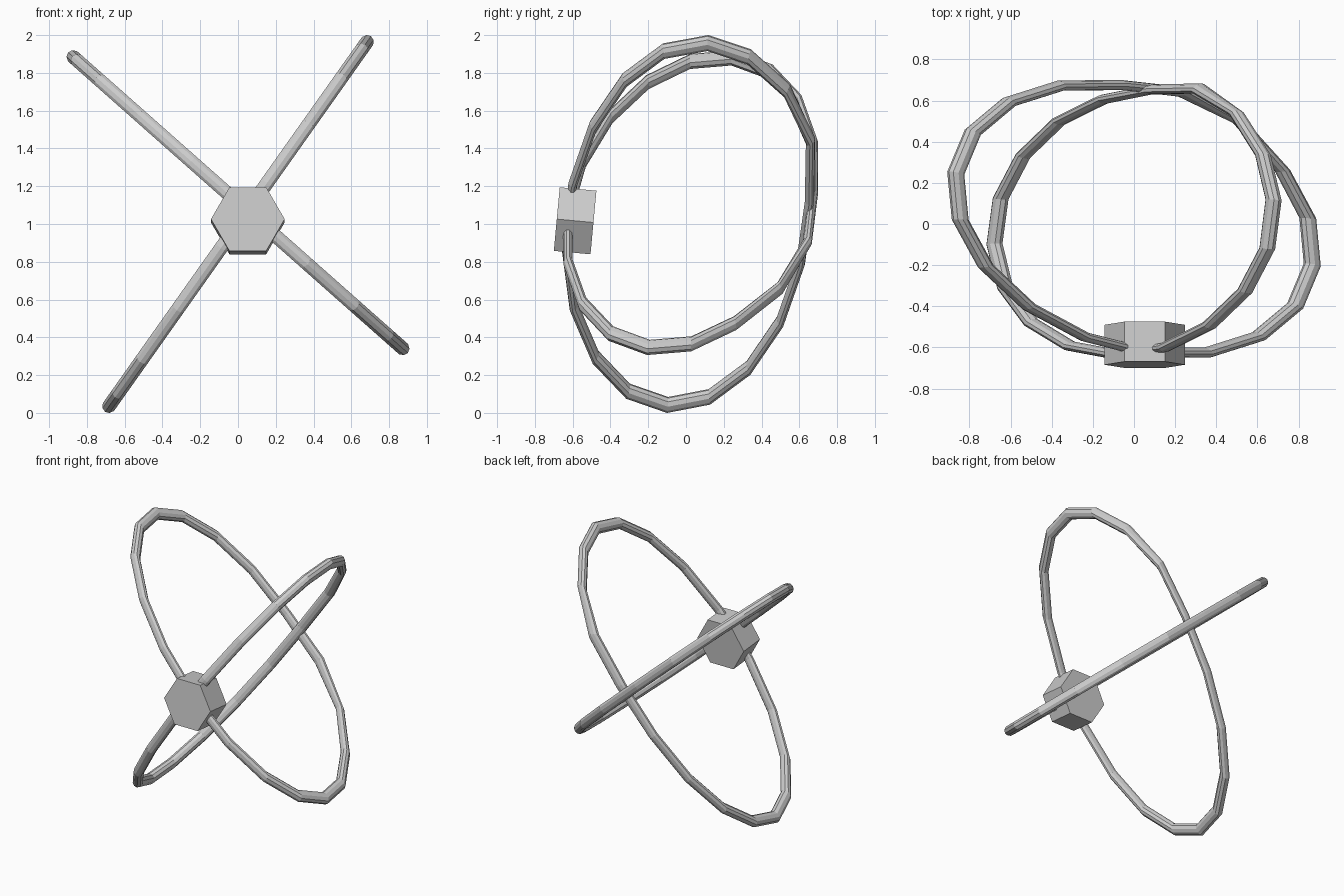
import bpy
from math import radians, exp
from mathutils import Matrix, Vector

if "Cube" in bpy.data.objects:
    bpy.data.objects.remove(bpy.data.objects["Cube"])


def place(name, matrix):
    # Bake the full transform into the mesh and name the object
    ob = bpy.context.object
    ob.name = name
    ob.data.name = name
    ob.data.transform(matrix)
    return ob


def ring(name, centre, slope, spin, depth):
    # Faceted torus stretched to an ellipse, spun in its plane, then tilted
    bpy.ops.mesh.primitive_torus_add(major_segments=18, minor_segments=10,
                                     major_radius=1.0, minor_radius=0.038)
    ob = place(name, Matrix.Translation(Vector(centre))
               @ Matrix.Rotation(radians(-slope), 4, 'Y')
               @ Matrix.Rotation(radians(spin), 4, 'Z')
               @ Matrix.Diagonal((1.178, depth, 1, 1)))
    # Slight outward bulge at the back right, where both rings run together
    for v in ob.data.vertices:
        if v.co.y > 0:
            v.co.y += 0.066 * exp(-((v.co.x - 0.38) / 0.23) ** 2)


# Two crossing elliptical orbit rings
ring("steep_ring", (0, 0.003, 1.0), 54.7, 4.9, 0.632)
ring("shallow_ring", (0, 0.024, 1.113), 138.5, 10.9, 0.632)

# Hexagonal block where the rings cross at the front
bpy.ops.mesh.primitive_cylinder_add(vertices=6, radius=0.195, depth=0.195)
place("hexagonal_block", Matrix.Translation((0.052, -0.587, 1.017))
      @ Matrix.Rotation(radians(90 - 5.3), 4, 'X')
      @ Matrix.Rotation(radians(30), 4, 'Z'))
